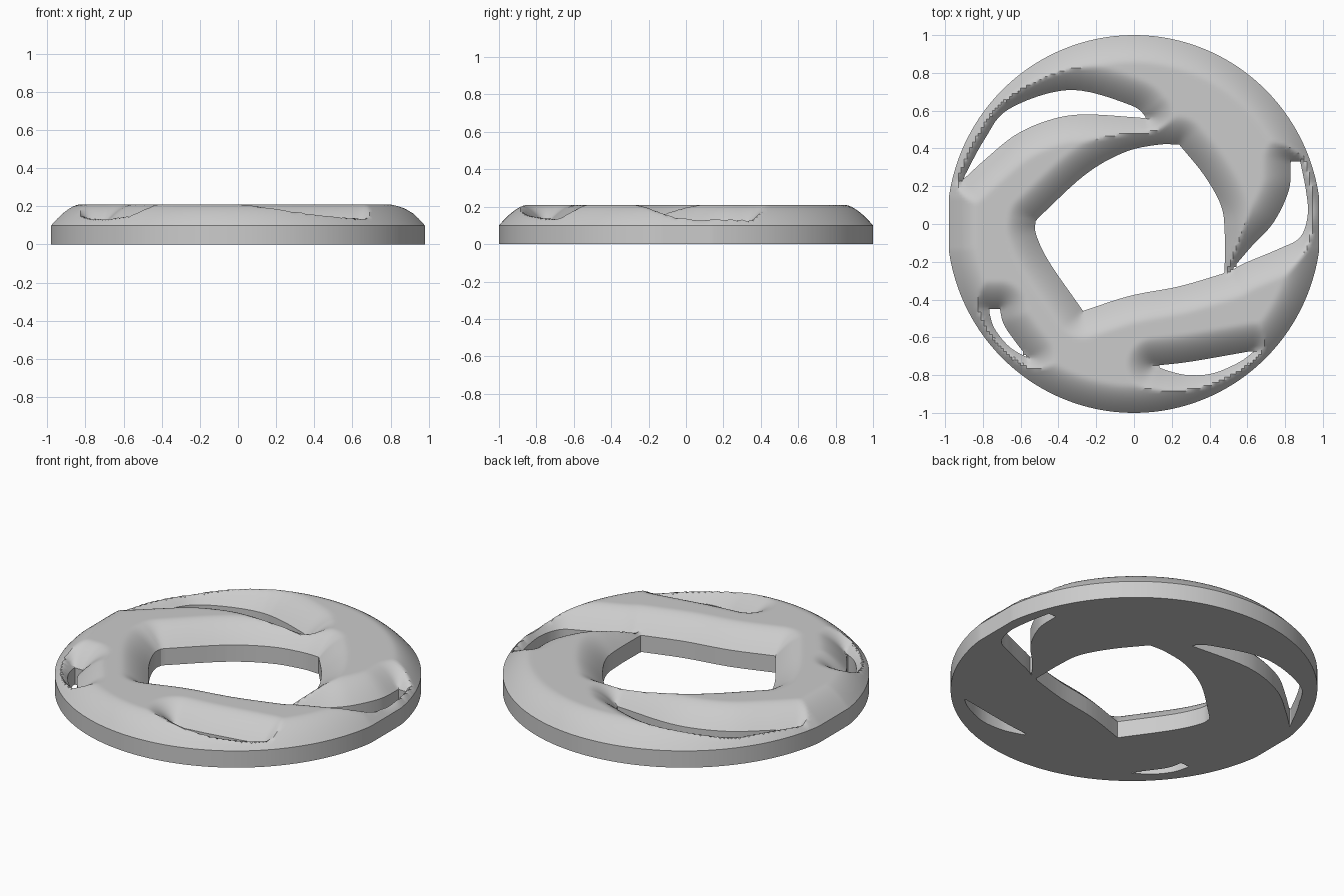
import bpy, bmesh, math
from mathutils import Vector, kdtree

cube = bpy.data.objects.get("Cube")
if cube:
    bpy.data.objects.remove(cube)

PITCH = 0.015      # surface grid spacing
WALL = 0.1         # height of the upright walls
RISE = 0.11        # rounded shoulder above the walls
SHOULDER = 0.15    # width of the rounded shoulder


def curved(points, steps=6):
    """Smooth side through the given points, without its last point."""
    pts = [Vector(p) for p in points]
    ext = [2 * pts[0] - pts[1]] + pts + [2 * pts[-1] - pts[-2]]
    out = []
    for a, b, c, d in zip(ext, ext[1:], ext[2:], ext[3:]):
        for i in range(steps):
            t = i / steps
            out.append(0.5 * (2 * b + (c - a) * t + (2 * a - 5 * b + 4 * c - d) * t ** 2
                              + (3 * b - a - 3 * c + d) * t ** 3))
    return out


def opening(*sides):
    """Closed outline; each side runs on to the first point of the next."""
    outline = []
    for side, following in zip(sides, sides[1:] + sides[:1]):
        outline += curved(list(side) + [following[0]])
    return outline


# Outer disc, slightly flattened at the two sides
rim = []
for i in range(180):
    a = math.tau * i / 180
    rim.append(Vector((max(-0.98, min(0.98, 0.99 * math.cos(a))), math.sin(a))))

# Four-cornered centre opening
centre = opening(
    [(0.24, 0.42), (0.37, 0.26), (0.46, 0.1), (0.48, -0.04)],
    [(0.48, -0.26), (0.24, -0.33), (-0.02, -0.38)],
    [(-0.27, -0.46), (-0.45, -0.2), (-0.52, -0.05)],
    [(-0.52, 0.02), (-0.26, 0.26), (-0.05, 0.38), (0.13, 0.42)])

# Crescent slots between the arms and the rim
back_slot = opening(
    [(-0.91, 0.23), (-0.79, 0.45), (-0.66, 0.61), (-0.34, 0.71), (-0.02, 0.63)],
    [(0.07, 0.56), (-0.26, 0.58), (-0.45, 0.55), (-0.63, 0.47), (-0.79, 0.34)])
left_slot = opening(
    [(0.83, 0.33), (0.82, 0.18), (0.74, 0.01), (0.63, -0.11)],
    [(0.51, -0.25), (0.58, -0.21), (0.77, -0.13), (0.88, -0.07), (0.92, 0.05), (0.91, 0.18)],
    [(0.88, 0.33)])
right_slot = opening(
    [(-0.77, -0.45), (-0.74, -0.55), (-0.66, -0.65)],
    [(-0.56, -0.71), (-0.63, -0.62), (-0.69, -0.53)],
    [(-0.71, -0.45)])
front_slot = opening(
    [(0.11, -0.75), (0.29, -0.73), (0.58, -0.68)],
    [(0.64, -0.67), (0.56, -0.73), (0.42, -0.79), (0.29, -0.8), (0.19, -0.78)])
outlines = [rim, centre, back_slot, left_slot, right_slot, front_slot]

# Dense outline samples for distances
samples = []
for line in outlines:
    for a, b in zip(line, line[1:] + line[:1]):
        n = max(1, math.ceil((b - a).length / 0.003))
        samples += [a.lerp(b, i / n).to_3d() for i in range(n)]
tree = kdtree.KDTree(len(samples))
for i, p in enumerate(samples):
    tree.insert(p, i)
tree.balance()

edges = [(a.x, a.y, b.x, b.y) for line in outlines
         for a, b in zip(line, line[1:] + line[:1])]


def row_spans(y):
    """Solid stretches of the plate along x at this y."""
    hits = sorted(ax + (y - ay) * (bx - ax) / (by - ay)
                  for ax, ay, bx, by in edges if (ay > y) != (by > y))
    return list(zip(hits[::2], hits[1::2]))


# Top skin of the plate: grid cells that lie inside the outlines
bm = bmesh.new()
corner = {}


def vert(i, j):
    if (i, j) not in corner:
        corner[i, j] = bm.verts.new((i * PITCH, j * PITCH, 0))
    return corner[i, j]


half = math.ceil(1 / PITCH)
for j in range(-half, half):
    spans = row_spans((j + 0.5) * PITCH)
    for i in range(-half, half):
        x = (i + 0.5) * PITCH
        if any(lo < x < hi for lo, hi in spans):
            bm.faces.new([vert(i, j), vert(i + 1, j), vert(i + 1, j + 1), vert(i, j + 1)])

# Fit the border to the outlines and raise the rounded shoulder
for v in bm.verts:
    near, _, dist = tree.find(v.co)
    if v.is_boundary or not v.is_manifold:
        v.co, dist = near, 0
    t = min(1, dist / SHOULDER)
    v.co.z = WALL + RISE * (1 - (1 - t) ** 1.6)

# Upright walls and flat underside
top = bm.faces[:]
border = [e for e in bm.edges if e.is_boundary]
under = bmesh.ops.duplicate(bm, geom=top)
twin = under["vert_map"]
for f in under["geom"]:
    if isinstance(f, bmesh.types.BMFace):
        f.normal_flip()
        for v in f.verts:
            v.co.z = 0
for e in border:
    a, b = e.verts
    bm.faces.new([b, a, twin[a], twin[b]])
bmesh.ops.recalc_face_normals(bm, faces=bm.faces[:])

mesh = bpy.data.meshes.new("swirl_ring")
bm.to_mesh(mesh)
bm.free()
ring = bpy.data.objects.new("swirl_ring", mesh)
bpy.context.collection.objects.link(ring)

# Plain grey finish
grey = bpy.data.materials.new("light_grey")
grey.use_nodes = True
colour = (0.6, 0.6, 0.6, 1)
grey.diffuse_color = colour
grey.node_tree.nodes["Principled BSDF"].inputs["Base Color"].default_value = colour
mesh.materials.append(grey)

bpy.context.view_layer.objects.active = ring
ring.select_set(True)
bpy.ops.object.shade_smooth_by_angle(angle=math.radians(35))
